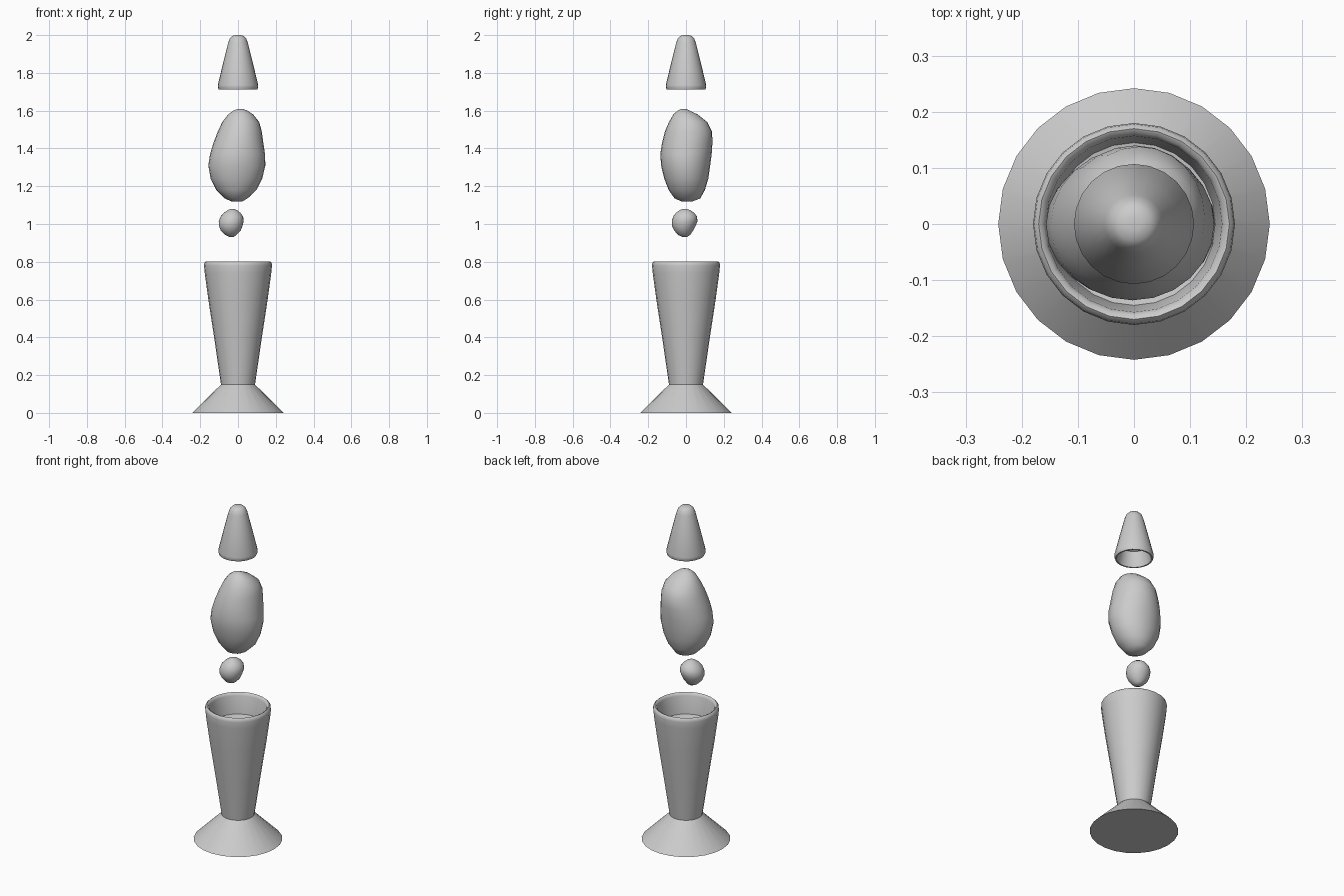
import bpy, bmesh, math

if "Cube" in bpy.data.objects:
    bpy.data.objects.remove(bpy.data.objects["Cube"])

SIDES = 24


def make_object(name, rings, sharp):
    """Skin a closed stack of rings (lists of points), closing both ends."""
    bm = bmesh.new()
    loops = [[bm.verts.new(p) for p in ring] for ring in rings]
    for a, b in zip(loops, loops[1:]):
        for i in range(SIDES):
            j = (i + 1) % SIDES
            bm.faces.new((a[i], a[j], b[j], b[i]))
    bm.faces.new(list(reversed(loops[0])))
    bm.faces.new(loops[-1])
    bmesh.ops.recalc_face_normals(bm, faces=bm.faces[:])
    mesh = bpy.data.meshes.new(name)
    bm.to_mesh(mesh)
    bm.free()
    obj = bpy.data.objects.new(name, mesh)
    bpy.context.collection.objects.link(obj)
    bpy.ops.object.select_all(action='DESELECT')
    obj.select_set(True)
    bpy.context.view_layer.objects.active = obj
    bpy.ops.object.shade_smooth_by_angle(angle=math.radians(sharp))
    return obj


def angles():
    return [2 * math.pi * i / SIDES for i in range(SIDES)]


def lathe(name, profile):
    rings = [[(r * math.cos(a), r * math.sin(a), z) for a in angles()]
             for r, z in profile]
    return make_object(name, rings, 50)


def blob(name, levels):
    """Lopsided blob; each level is z, x min, x max, y min, y max."""
    rings = []
    for z, x0, x1, y0, y1 in levels:
        cx, cy = (x0 + x1) / 2, (y0 + y1) / 2
        rx, ry = (x1 - x0) / 2, (y1 - y0) / 2
        rings.append([(cx + rx * math.cos(a), cy + ry * math.sin(a), z)
                      for a in angles()])
    return make_object(name, rings, 80)


# Flared stand with hollow cup at the top
lathe("lamp_base", [
    (.242, 0), (.09, .15), (.125, .39), (.157, .60), (.176, .74),
    (.18, .78), (.178, .795), (.17, .802), (.162, .798), (.157, .785),
    (.145, .68), (.03, .66)])

# Tapered cap with hollow underside
lathe("lamp_cap", [
    (.012, 2.0), (.03, 1.996), (.043, 1.983), (.052, 1.96), (.077, 1.86),
    (.107, 1.735), (.107, 1.725), (.103, 1.713), (.095, 1.713),
    (.091, 1.725), (.074, 1.80), (.02, 1.82)])

# Large floating wax blob
blob("large_wax_blob", [
    (1.118, -.03, .02, -.02, .03), (1.135, -.07, .05, -.06, .075),
    (1.18, -.115, .098, -.092, .10), (1.24, -.145, .128, -.115, .118),
    (1.31, -.157, .145, -.132, .128), (1.37, -.148, .143, -.136, .136),
    (1.43, -.13, .134, -.127, .14), (1.49, -.107, .126, -.112, .138),
    (1.54, -.083, .112, -.09, .112), (1.58, -.052, .08, -.067, .062),
    (1.60, -.025, .05, -.045, .02), (1.61, 0, .025, -.025, 0)])

# Small wax blob below it
blob("small_wax_blob", [
    (.932, -.046, -.022, -.02, .006), (.942, -.068, -.008, -.042, .022),
    (.965, -.091, .014, -.062, .038), (.99, -.101, .024, -.074, .051),
    (1.015, -.102, .03, -.075, .061), (1.04, -.092, .027, -.068, .058),
    (1.06, -.074, .012, -.052, .043), (1.074, -.053, -.006, -.032, .021),
    (1.08, -.038, -.02, -.018, .003)])
